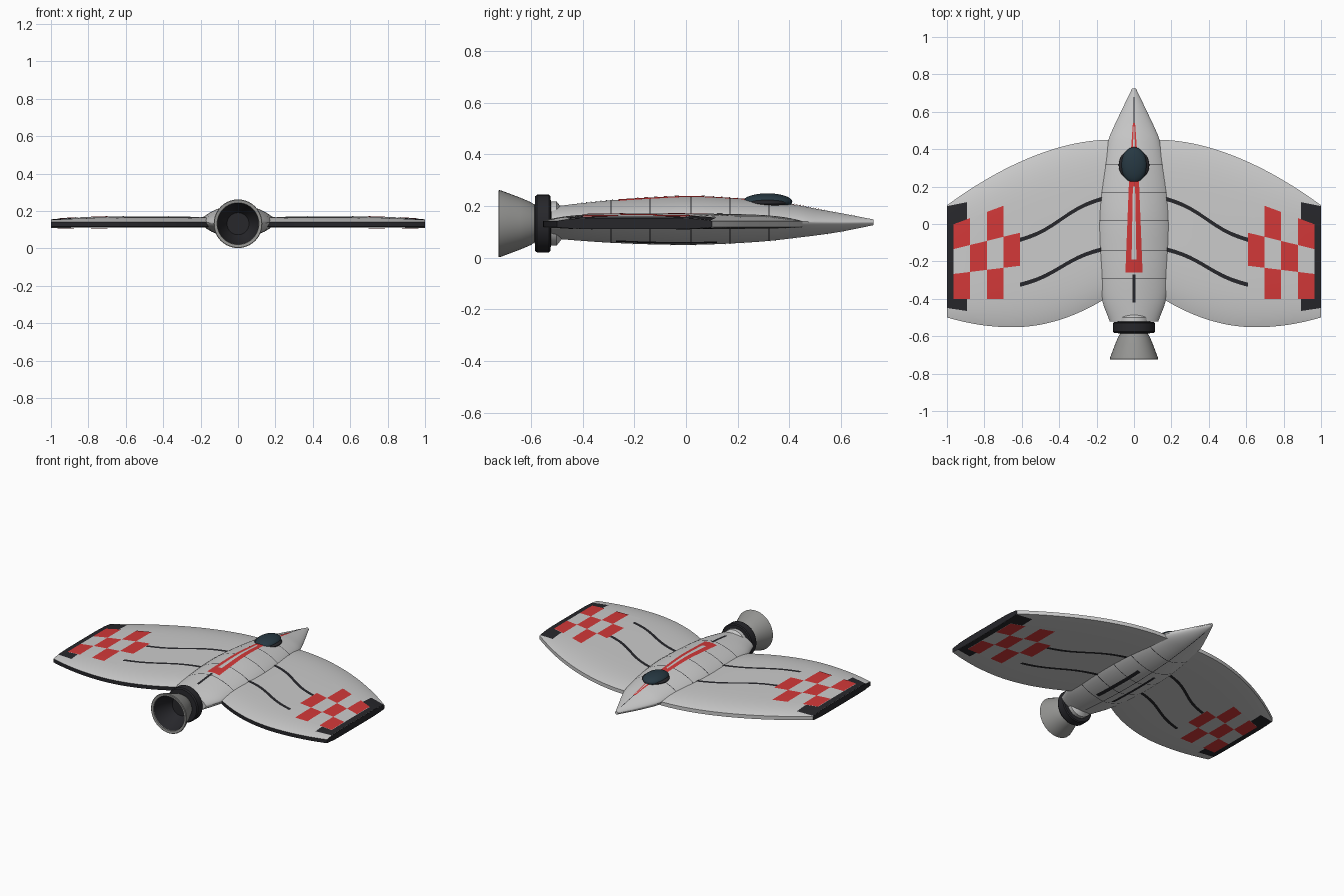
import bpy, bmesh, math

if "Cube" in bpy.data.objects:
    bpy.data.objects.remove(bpy.data.objects["Cube"])

def material(name, r, g, b):
    m = bpy.data.materials.new(name)
    m.diffuse_color = (r, g, b, 1)
    m.use_nodes = True
    m.node_tree.nodes["Principled BSDF"].inputs["Base Color"].default_value = m.diffuse_color
    return m

WHITE = material("white_paint", .76, .76, .73)
RED = material("red_paint", .65, .04, .04)
BLACK = material("black_trim", .02, .02, .024)
GLASS = material("dark_glass", .02, .04, .055)
METAL = material("bell_metal", .3, .3, .29)

def grid(name, nu, nv, f, mats, closed=False, up=0, caps=(), pick=None):
    """Surface f(i, j); closed wraps j, caps closes end rows, up orients open sheets."""
    bm = bmesh.new()
    rows = [[bm.verts.new(f(i, j)) for j in range(nv)] for i in range(nu)]
    for i in range(nu - 1):
        for j in range(nv if closed else nv - 1):
            k = (j + 1) % nv
            face = bm.faces.new((rows[i][j], rows[i][k], rows[i + 1][k], rows[i + 1][j]))
            face.material_index = pick(j) if pick else 0
    for end, idx in caps:
        bm.faces.new(rows[end]).material_index = idx
    bmesh.ops.recalc_face_normals(bm, faces=bm.faces)
    if up and sum(fc.normal.z for fc in bm.faces) * up < 0:
        bmesh.ops.reverse_faces(bm, faces=bm.faces)
    me = bpy.data.meshes.new(name)
    bm.to_mesh(me)
    bm.free()
    ob = bpy.data.objects.new(name, me)
    bpy.context.collection.objects.link(ob)
    for m in mats:
        me.materials.append(m)
    smooth(ob)
    return ob

def smooth(ob):
    bpy.ops.object.select_all(action='DESELECT')
    bpy.context.view_layer.objects.active = ob
    ob.select_set(True)
    bpy.ops.object.shade_smooth_by_angle(angle=math.radians(35))

def lathe(name, prof, mat, z=.132, n=40):
    """Spin (y, radius) points round the engine axis."""
    def f(i, j):
        a = 2 * math.pi * j / n
        return prof[i][1] * math.cos(a), prof[i][0], z + prof[i][1] * math.sin(a)
    return grid(name, len(prof), n, f, [mat], True, caps=((0, 0), (-1, 0)))

# Fuselage stations: y, half width, bottom z, top z
ST = [(-.52, .130, .075, .197), (-.41, .170, .066, .210), (-.29, .187, .058, .222),
      (-.14, .199, .052, .231), (.02, .200, .050, .237), (.17, .190, .055, .230),
      (.32, .166, .065, .218), (.45, .137, .080, .200), (.50, .117, .086, .190),
      (.60, .070, .101, .172), (.725, .010, .126, .148)]

def station(y):
    k = max(i for i in range(len(ST) - 1) if ST[i][0] <= y + 1e-6 or i == 0)
    a, b = ST[k], ST[k + 1]
    p, q = ST[max(k - 1, 0)], ST[min(k + 2, len(ST) - 1)]
    h = b[0] - a[0]
    t = (y - a[0]) / h
    out = []
    for c in (1, 2, 3):
        m0 = (b[c] - p[c]) / (b[0] - p[0]) * h
        m1 = (q[c] - a[c]) / (q[0] - a[0]) * h
        out.append((2*t**3 - 3*t*t + 1) * a[c] + (t**3 - 2*t*t + t) * m0
                   + (3*t*t - 2*t**3) * b[c] + (t**3 - t*t) * m1)
    return out

P = 1.55
def hull(y, a, off=0.0):
    w, lo, hi = station(y)
    c, s = math.cos(a), math.sin(a)
    x = math.copysign(abs(c) ** (2 / P), c) * (w + off)
    z = math.copysign(abs(s) ** (2 / P), s) * ((hi - lo) / 2 + off)
    return x, y, (hi + lo) / 2 + z

def hull_z(x, y, side, off):
    w, lo, hi = station(y)
    h = (hi - lo) / 2 * max(0, 1 - abs(x / w) ** P) ** (1 / P)
    return (hi + lo) / 2 + side * (h + off)

NF = 50
grid("fuselage", NF, 48, lambda i, j: hull(-.52 + 1.245 * i / (NF - 1), 2 * math.pi * j / 48),
     [WHITE], True, caps=((0, 0), (-1, 0)))
# Panel seams round the hull
for n, y in enumerate((.32, .17, .02, -.14, -.29)):
    grid(f"hull_seam_{n}", 2, 64, lambda i, j: hull(y - .002 + .004 * i, 2 * math.pi * j / 64, .001),
         [BLACK], True)

def hull_stripe(name, y0, w0, y1, w1, mat, side=1, off=.002, x0=0):
    def f(i, j):
        t = i / 24
        y, x = y0 + (y1 - y0) * t, x0 + (w0 + (w1 - w0) * t) * (j / 6 * 2 - 1)
        return x, y, hull_z(x, y, side, off)
    grid(name, 25, 7, f, [mat], up=side)

# Painted stripes on the spine and belly
hull_stripe("spine_stripe", .25, .026, -.26, .046, RED)
hull_stripe("spine_stripe_inlay", .20, .006, -.19, .013, WHITE, off=.004)
hull_stripe("nose_stripe", .54, .006, .38, .017, RED)
hull_stripe("nose_stripe_inlay", .53, .001, .40, .006, WHITE, off=.004)
hull_stripe("nose_line", .68, .002, .54, .002, BLACK)
hull_stripe("tail_line", -.27, .008, -.42, .008, BLACK)
hull_stripe("belly_line", .66, .002, -.45, .002, BLACK, -1)
for s, tag in ((1, "right"), (-1, "left")):
    hull_stripe(f"belly_stripe_{tag}", .12, .012, -.27, .012, BLACK, -1, x0=.06 * s)

# Canopy glass with a dark frame under it
for name, z, scale, mat in (("canopy", .216, (.068, .096, .033), GLASS),
                            ("canopy_frame", .212, (.082, .085, .019), BLACK)):
    bpy.ops.mesh.primitive_uv_sphere_add(segments=40, ring_count=20, location=(0, .315, z))
    ob = bpy.context.object
    ob.name = name
    ob.scale = scale
    ob.data.materials.append(mat)
    smooth(ob)

# Wing surface: leading and trailing edges, crowned top, shallow belly
def lead(x):
    return .45 - .35 * (max(0, x - .14) / .86) ** 1.8

def trail(x):
    return -.552 + (.62 if x < .65 else .43) * (x - .65) ** 2

def wing_z(x, y, side):
    s = abs(2 * (lead(x) - y) / (lead(x) - trail(x)) - 1)
    k = 1 - min(1, s) ** 5
    if side > 0:
        crown = .170 - .016 * (abs(x - .45) / .55) ** 3
        return .142 + (crown - .142) * k
    return .118 - .007 * k

def wing_patch(name, sgn, side, x0, x1, yf, off, mat):
    """Decal on the wing between x0 and x1; yf(x) gives its two y edges."""
    def f(i, j):
        x = x0 + (x1 - x0) * i / 10
        a, b = yf(x)
        y = a + (b - a) * j / 10
        y = min(lead(x), max(trail(x), y))
        return sgn * x, y, wing_z(x, y, side) + side * off
    grid(name, 11, 11, f, [mat], up=side)

NV = 29
def wing_point(sgn):
    def f(i, j):
        x = .08 + .92 * i / 30
        k = j if j < NV else 2 * NV - 1 - j
        t = (1 - math.cos(math.pi * k / (NV - 1))) / 2
        y = lead(x) + (trail(x) - lead(x)) * t
        return sgn * x, y, wing_z(x, y, 1 if j < NV else -1)
    return f

def row_edge(x, r):
    top = .13 - .37 * (x - .61)
    return top + (-.40 - top) * r / 3

def line_edge(y0, y1):
    def f(x):
        t = (x - .17) / .44
        y = y0 + (y1 - y0) * (t + .06 * math.sin(2 * math.pi * (t - .5)))
        return y + .011, y - .011
    return f

for sgn, tag in ((1, "right"), (-1, "left")):
    grid(f"wing_{tag}", 31, 2 * NV, wing_point(sgn), [WHITE, BLACK], True,
         caps=((0, 0), (-1, 1)), pick=lambda j: int(j == NV - 1))
    for side, face in ((1, "top"), (-1, "bottom")):
        end = f"{tag}_{face}"
        wing_patch(f"tip_band_{end}", sgn, side, .893, 1.0,
                   lambda x: (.117 - .2 * (x - .893), -.465 + .15 * (x - .893)), .0012, BLACK)
        wing_patch(f"check_panel_{end}", sgn, side, .61, .965,
                   lambda x: (row_edge(x, 0), row_edge(x, 3)), .0024, WHITE)
        for c in range(4):
            for r in range(3):
                if (c + r) % 2:
                    wing_patch(f"check_{end}_{c}{r}", sgn, side, .61 + .0885 * c, .61 + .0885 * (c + 1),
                               lambda x: (row_edge(x, r), row_edge(x, r + 1)), .0036, RED)
        for n, (a, b) in enumerate(((.135, -.085), (-.135, -.325))):
            wing_patch(f"wing_line_{n}_{end}", sgn, side, .17, .61, line_edge(a, b), .002, BLACK)

# Engine: collar, mounting ring, flared bell with dark throat
lathe("engine_collar", [(-.48, .06), (-.50, .085), (-.54, .085)], WHITE)
lathe("engine_ring", [(-.522, .08), (-.524, .106), (-.53, .112), (-.575, .112), (-.583, .106), (-.585, .07)], BLACK)
lathe("engine_bell", [(-.575, .066), (-.60, .083), (-.64, .100), (-.68, .115), (-.712, .127), (-.722, .130),
                      (-.725, .127), (-.723, .112), (-.66, .095), (-.60, .06)], METAL)
lathe("engine_throat", [(-.721, .1115), (-.66, .094), (-.602, .059)], BLACK).data.flip_normals()
throat = bpy.data.objects["engine_throat"].data
bm = bmesh.new()
bm.from_mesh(throat)
bmesh.ops.delete(bm, geom=[f for f in bm.faces if len(f.verts) > 4 and f.calc_center_median().y < -.7],
                 context='FACES_ONLY')
bm.to_mesh(throat)
bm.free()
